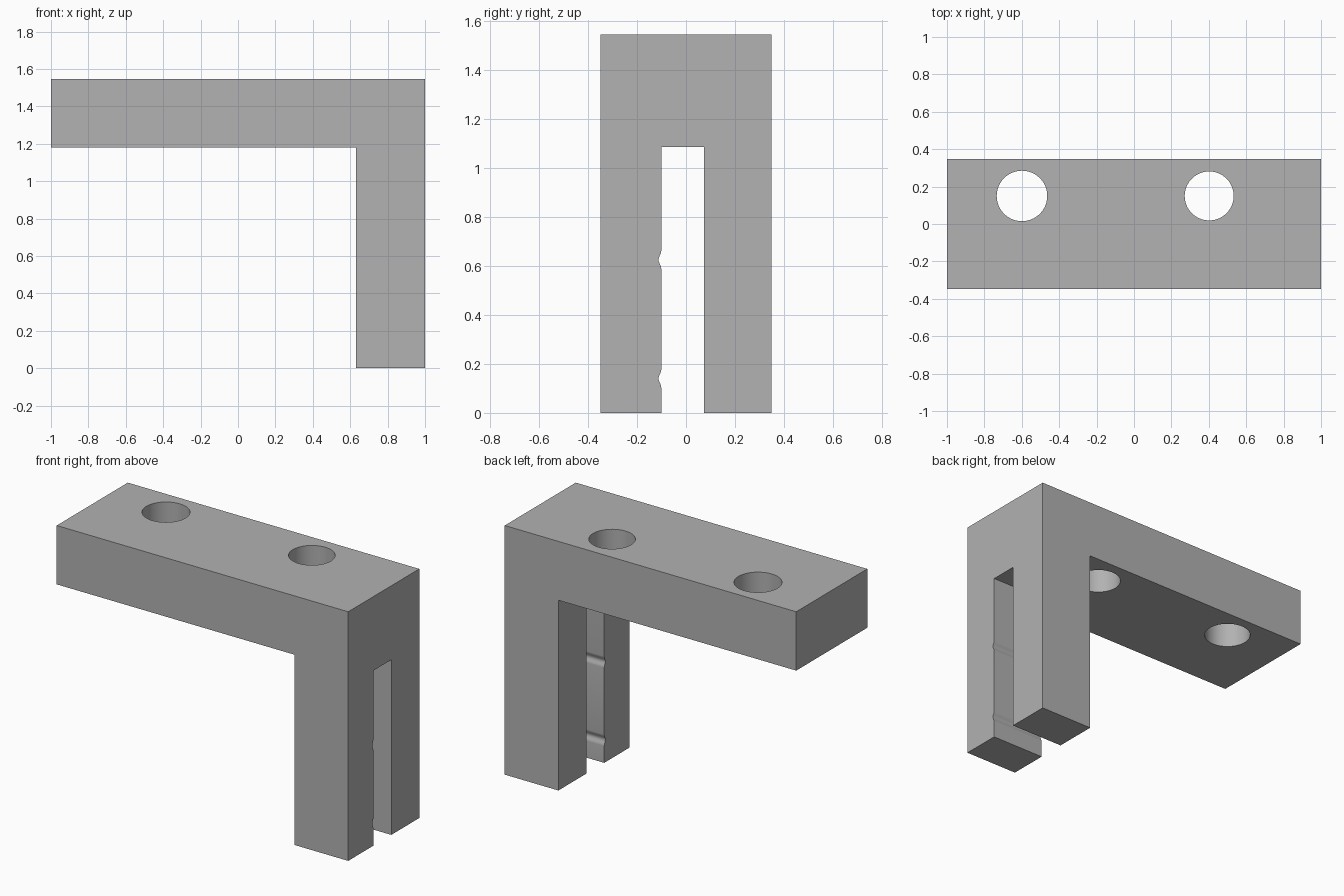
import bpy
import bmesh
import math
from mathutils import Vector

cube = bpy.data.objects.get("Cube")
if cube:
    bpy.data.objects.remove(cube, do_unlink=True)

# Main dimensions
DEPTH = 0.348
TOP = 1.545
ARM_BOTTOM = 1.18
LEG_X = 0.632
SLOT_FRONT, SLOT_BACK, SLOT_TOP = -0.101, 0.074, 1.086
GROOVE_HALF, GROOVE_DEPTH = 0.036, 0.011

grey = bpy.data.materials.new("plain grey")
grey.use_nodes = True
colour = (0.445, 0.445, 0.445, 1.0)
grey.diffuse_color = colour
grey.node_tree.nodes["Principled BSDF"].inputs["Base Color"].default_value = colour


def extrude_profile(name, points, offset):
    """Closed prism from a planar outline swept along offset."""
    bm = bmesh.new()
    face = bm.faces.new([bm.verts.new(p) for p in points])
    swept = bmesh.ops.extrude_face_region(bm, geom=[face])["geom"]
    bmesh.ops.translate(bm, vec=Vector(offset),
                        verts=[v for v in swept if isinstance(v, bmesh.types.BMVert)])
    bmesh.ops.recalc_face_normals(bm, faces=bm.faces)
    mesh = bpy.data.meshes.new(name)
    bm.to_mesh(mesh)
    bm.free()
    mesh.materials.append(grey)
    obj = bpy.data.objects.new(name, mesh)
    bpy.context.collection.objects.link(obj)
    return obj


def cut(target, cutter):
    """Subtract the cutter and discard it."""
    cutter.hide_render = True
    mod = target.modifiers.new("cut", "BOOLEAN")
    mod.operation = "DIFFERENCE"
    mod.solver = "EXACT"
    mod.object = cutter
    bpy.context.view_layer.objects.active = target
    bpy.ops.object.modifier_apply(modifier=mod.name)
    bpy.data.objects.remove(cutter, do_unlink=True)


# L-shaped body: horizontal arm with a leg at the left end
outline = [(-1, TOP), (1, TOP), (1, 0), (LEG_X, 0), (LEG_X, ARM_BOTTOM), (-1, ARM_BOTTOM)]
bracket = extrude_profile("bracket", [(x, -DEPTH, z) for x, z in outline], (0, 2 * DEPTH, 0))

# Slot through the leg, with two shallow rounded grooves in its front wall
wall = [(SLOT_FRONT, -0.1)]
for centre in (0.14, 0.625):
    for i in range(13):
        t = i / 6 - 1
        dip = GROOVE_DEPTH * (1 + math.cos(math.pi * t)) / 2
        wall.append((SLOT_FRONT - dip, centre + GROOVE_HALF * t))
wall += [(SLOT_FRONT, SLOT_TOP), (SLOT_BACK, SLOT_TOP), (SLOT_BACK, -0.1)]
cut(bracket, extrude_profile("slot_cutter", [(0.5, y, z) for y, z in wall], (0.6, 0, 0)))

# Two round mounting holes through the arm
for x, radius in ((-0.599, 0.135), (0.402, 0.131)):
    ring = [(x + radius * math.cos(math.tau * i / 64),
             0.15 + radius * math.sin(math.tau * i / 64), 1.0) for i in range(64)]
    cut(bracket, extrude_profile("hole_cutter", ring, (0, 0, 0.7)))

# Smooth the curved walls, keep the corners sharp
bpy.ops.object.select_all(action="DESELECT")
bracket.select_set(True)
bpy.context.view_layer.objects.active = bracket
bpy.ops.object.shade_smooth_by_angle(angle=math.radians(30))
